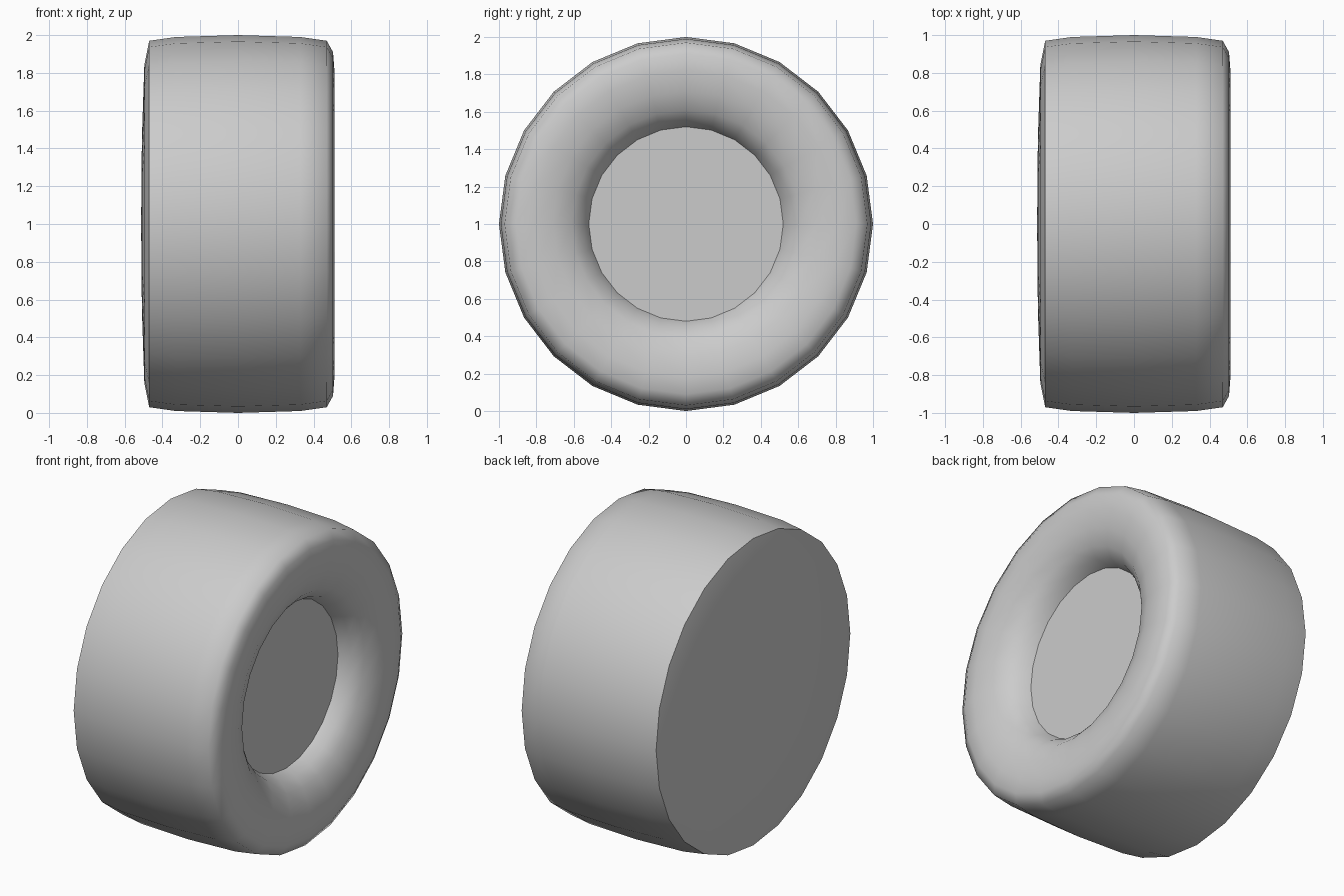
import bpy, bmesh, math

if "Cube" in bpy.data.objects:
    bpy.data.objects.remove(bpy.data.objects["Cube"])

SIDES = 24


def lathe_x(name, profile, sharp_angle):
    """Revolve (x, radius) points about the wheel axle at z = 1."""
    bm = bmesh.new()
    rings = []
    for x, r in profile:
        if r == 0:
            rings.append([bm.verts.new((x, 0, 1))] * SIDES)
        else:
            rings.append([bm.verts.new((x, r * math.sin(2 * math.pi * i / SIDES),
                                        1 + r * math.cos(2 * math.pi * i / SIDES)))
                          for i in range(SIDES)])
    for a, b in zip(rings, rings[1:]):
        for i in range(SIDES):
            j = (i + 1) % SIDES
            bm.faces.new(list(dict.fromkeys((a[i], a[j], b[j], b[i]))))
    bmesh.ops.recalc_face_normals(bm, faces=bm.faces)
    mesh = bpy.data.meshes.new(name)
    bm.to_mesh(mesh)
    bm.free()
    obj = bpy.data.objects.new(name, mesh)
    bpy.context.collection.objects.link(obj)
    bpy.ops.object.select_all(action='DESELECT')
    obj.select_set(True)
    bpy.context.view_layer.objects.active = obj
    bpy.ops.object.shade_smooth_by_angle(angle=math.radians(sharp_angle))
    return obj


# Tire with domed inner side, crowned tread, rounded sidewall and flat hub face
lathe_x("wheel", [
    (-0.513, 0), (-0.509, 0.45), (-0.496, 0.84), (-0.47, 0.97),
    (-0.33, 0.99), (0, 1.0), (0.33, 0.99), (0.47, 0.97),
    (0.503, 0.91), (0.51, 0.82), (0.495, 0.71), (0.455, 0.61),
    (0.40, 0.55), (0.335, 0.52), (0.335, 0),
], 62)
